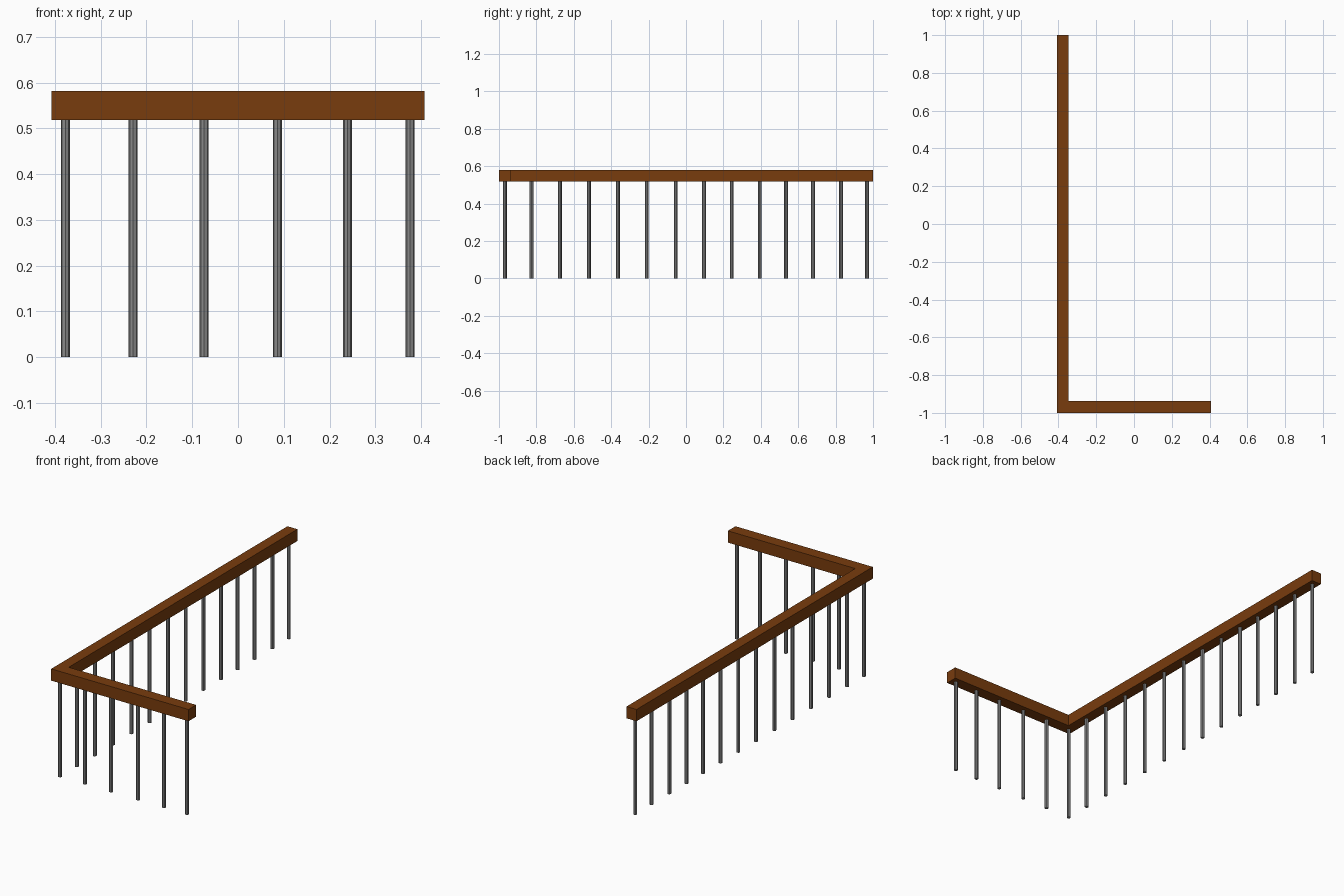
import bpy, bmesh

if "Cube" in bpy.data.objects:
    bpy.data.objects.remove(bpy.data.objects["Cube"])

def material(name, rgb):
    m = bpy.data.materials.new(name)
    m.diffuse_color = (*rgb, 1)
    m.use_nodes = True
    m.node_tree.nodes["Principled BSDF"].inputs["Base Color"].default_value = m.diffuse_color
    return m

wood = material("brown wood", (0.19, 0.045, 0.004))
metal = material("grey metal", (0.25, 0.25, 0.25))

X0, X1 = -0.407, 0.407      # outer extents
RAIL_BOTTOM, RAIL_TOP = 0.518, 0.581
LONG_X, SHORT_Y = -0.377, -0.968   # rail centre lines

# L-shaped handrail: extruded outline
outline = [(X0, -1), (X1, -1), (X1, -0.936), (-0.348, -0.936), (-0.348, 1), (X0, 1)]
bm = bmesh.new()
face = bm.faces.new([bm.verts.new((x, y, RAIL_BOTTOM)) for x, y in outline])
ext = bmesh.ops.extrude_face_region(bm, geom=[face])
top = [v for v in ext["geom"] if isinstance(v, bmesh.types.BMVert)]
bmesh.ops.translate(bm, verts=top, vec=(0, 0, RAIL_TOP - RAIL_BOTTOM))
bmesh.ops.recalc_face_normals(bm, faces=bm.faces)
mesh = bpy.data.meshes.new("handrail")
bm.to_mesh(mesh)
bm.free()
mesh.materials.append(wood)
bpy.context.collection.objects.link(bpy.data.objects.new("handrail", mesh))

# Balusters: slim octagonal posts sharing one mesh
bm = bmesh.new()
bmesh.ops.create_cone(bm, cap_ends=True, segments=8, radius1=0.0098, radius2=0.0098,
                      depth=RAIL_BOTTOM + 0.005)
bmesh.ops.translate(bm, verts=bm.verts, vec=(0, 0, (RAIL_BOTTOM + 0.005) / 2))
post = bpy.data.meshes.new("baluster")
bm.to_mesh(post)
bm.free()
post.materials.append(metal)

long_side = [-0.968, -0.826, -0.674, -0.519, -0.364, -0.209, -0.054,
             0.096, 0.245, 0.394, 0.535, 0.679, 0.829, 0.968]
short_side = [-0.229, -0.074, 0.086, 0.239, 0.376]
spots = [(LONG_X, y) for y in long_side] + [(x, SHORT_Y) for x in short_side]
for i, (x, y) in enumerate(spots):
    ob = bpy.data.objects.new(f"baluster_{i + 1}", post)
    ob.location = (x, y, 0)
    bpy.context.collection.objects.link(ob)
